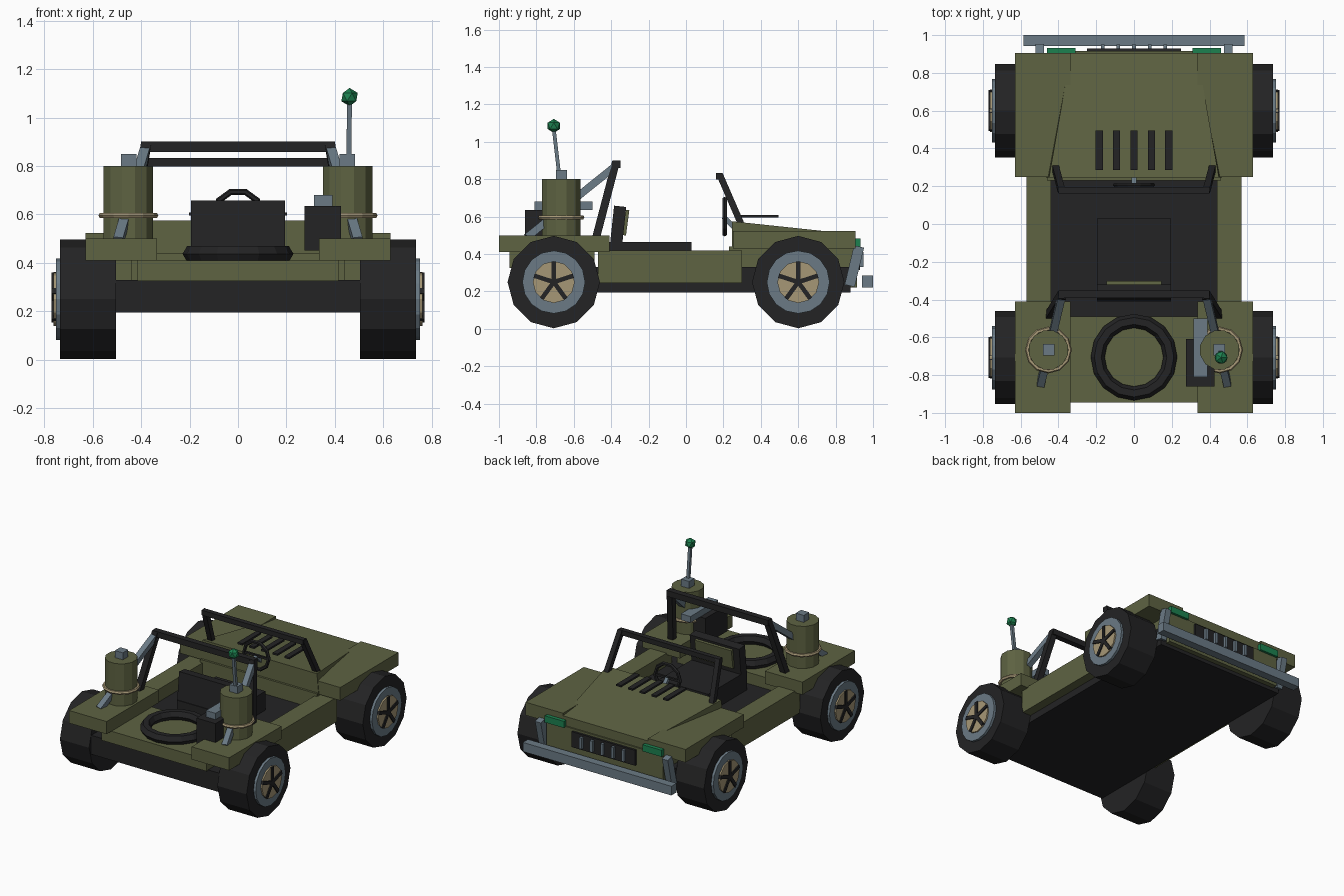
import bpy, bmesh, math
from mathutils import Vector, Matrix

if "Cube" in bpy.data.objects:
    bpy.data.objects.remove(bpy.data.objects["Cube"])


def mat(name, rgb):
    m = bpy.data.materials.new(name)
    m.diffuse_color = (*rgb, 1)
    m.use_nodes = True
    m.node_tree.nodes["Principled BSDF"].inputs["Base Color"].default_value = m.diffuse_color
    return m


OLIVE = mat("olive", (0.112, 0.125, 0.055))
DARK = mat("charcoal", (0.017, 0.017, 0.018))
STEEL = mat("blue_grey_steel", (0.145, 0.195, 0.235))
SAND = mat("sand", (0.38, 0.31, 0.18))
GREEN = mat("green", (0.012, 0.22, 0.08))


def finish(name, bm, m):
    bmesh.ops.recalc_face_normals(bm, faces=bm.faces[:])
    me = bpy.data.meshes.new(name)
    bm.to_mesh(me)
    bm.free()
    me.materials.append(m)
    ob = bpy.data.objects.new(name, me)
    bpy.context.collection.objects.link(ob)
    return ob


def box(name, m, x, y, z):
    """Box from (min, max) ranges."""
    bm = bmesh.new()
    bmesh.ops.create_cube(bm, size=1)
    for v in bm.verts:
        v.co = [(r[0] + r[1]) / 2 + c * (r[1] - r[0]) for r, c in zip((x, y, z), v.co)]
    return finish(name, bm, m)


def beam(name, m, a, b, w, d=None):
    """Square bar between two points."""
    a, b = Vector(a), Vector(b)
    bm = bmesh.new()
    bmesh.ops.create_cube(bm, size=1)
    ax = (b - a).normalized()
    side = Vector((1, 0, 0)) if abs(ax.x) < 0.9 else Vector((0, 1, 0))
    v = ax.cross(side).normalized()
    u = v.cross(ax)
    for p in bm.verts:
        c = p.co.copy()
        p.co = (a + b) / 2 + ax * c.z * (b - a).length + u * c.x * w + v * c.y * (d or w)
    return finish(name, bm, m)


def cyl(name, m, c, r, depth, n, axis='Z', rot=0.0):
    bm = bmesh.new()
    bmesh.ops.create_cone(bm, cap_ends=True, segments=n, radius1=r, radius2=r, depth=depth)
    M = Matrix.Rotation(rot, 4, 'Z')
    if axis == 'X':
        M = Matrix.Rotation(math.pi / 2, 4, 'Y') @ M
    bm.transform(Matrix.Translation(c) @ M)
    return finish(name, bm, m)


def ring(name, m, c, R, r, n, k, axis='Z'):
    """Low-poly torus."""
    bm = bmesh.new()
    g = [[bm.verts.new(((R + r * math.cos(2 * math.pi * j / k)) * math.cos(2 * math.pi * i / n),
                        (R + r * math.cos(2 * math.pi * j / k)) * math.sin(2 * math.pi * i / n),
                        r * math.sin(2 * math.pi * j / k))) for j in range(k)] for i in range(n)]
    for i in range(n):
        for j in range(k):
            p, q = g[i], g[(i + 1) % n]
            bm.faces.new((p[j], q[j], q[(j + 1) % k], p[(j + 1) % k]))
    M = Matrix.Rotation(math.pi / 2, 4, 'X') if axis == 'Y' else Matrix()
    bm.transform(Matrix.Translation(c) @ M)
    return finish(name, bm, m)


def sx(s, a, b):
    return tuple(sorted((s * a, s * b)))


# chassis slab, rear deck and nose block
box("chassis_floor", DARK, (-.505, .505), (-.93, .88), (.195, .33))
box("rear_deck", OLIVE, (-.415, .415), (-.945, -.49), (.325, .41))
box("nose_block", OLIVE, (-.46, .46), (.23, .915), (.22, .44))

# hood: tapered wedge that sinks between the front fenders
bm = bmesh.new()
bmesh.ops.create_cube(bm, size=2)
for v in bm.verts:
    front, top = v.co.y > 0, v.co.z > 0
    w = (.335 if front else .45) + (0 if top or front else .015)
    v.co = (w * v.co.x, .905 if front else .245,
            (.505 if front else .575) if top else .42)
finish("hood", bm, OLIVE)

# hood louvers
for i in range(5):
    x = (i - 2) * .092
    box("hood_louver", DARK, (x - .019, x + .019), (.285, .495), (.596, .609))

# grille with slats, front bumper
box("grille", DARK, (-.25, .25), (.91, .93), (.315, .425))
for i in range(5):
    x = (i - 2) * .083
    box("grille_slat", STEEL, (x - .01, x + .01), (.925, .95), (.33, .41))
box("front_bumper", STEEL, (-.585, .585), (.942, 1.0), (.22, .285))

# mirrored body parts
for s in (-1, 1):
    box("side_panel", OLIVE, sx(s, .44, .57), (-.47, .30), (.245, .42))
    box("rear_fender", OLIVE, sx(s, .335, .63), (-1.0, -.41), (.41, .5))
    box("front_fender", OLIVE, sx(s, .335, .63), (.25, .905), (.43, .523))
    box("headlight", GREEN, sx(s, .31, .46), (.905, .932), (.435, .482))
    beam("bumper_strut", STEEL, (s * .5, .925, .44), (s * .5, .875, .23), .045, .055)
    beam("windshield_post", DARK, (s * .415, .295, .56), (s * .385, .18, .825), .035)
    beam("roll_bar_post", DARK, (s * .445, -.48, .49), (s * .38, -.375, .89), .042)
    beam("roll_bar_brace", STEEL, (s * .385, -.39, .86), (s * .495, -.85, .49), .04)
    # storage can with band and cap
    cyl("storage_can", OLIVE, (s * .453, -.667, .645), .106, .31, 12, rot=math.pi / 12)
    ring("can_band", SAND, (s * .453, -.667, .596), .112, .012, 12, 6)
    box("can_cap", STEEL, sx(s, .42, .483), (-.695, -.635), (.79, .85))
    # wheels
    for y in (.6, -.707):
        cyl("tyre", DARK, (s * .62, y, .25), .247, .23, 12, 'X')
        cyl("rim", STEEL, (s * .70, y, .25), .168, .105, 16, 'X')
        cyl("hub_disc", SAND, (s * .71, y, .25), .112, .105, 12, 'X')
        for k in range(5):
            t = math.pi / 2 + k * 2 * math.pi / 5
            beam("wheel_spoke", DARK, (s * .761, y, .25),
                 (s * .761, y + .11 * math.cos(t), .25 + .11 * math.sin(t)), .018, .024)

# cross bars of windshield and roll bar
beam("windshield_bar", DARK, (-.4, .178, .815), (.4, .178, .815), .035)
beam("roll_bar_top", DARK, (-.4, -.372, .88), (.4, -.372, .88), .042)

# seat
box("seat_cushion", DARK, (-.195, .195), (-.41, .03), (.33, .465))
beam("seat_back", DARK, (0, -.375, .44), (0, -.352, .655), .39, .065)
beam("seat_panel", OLIVE, (0, -.33, .5), (0, -.312, .635), .29, .018)

# steering wheel
ring("steering_wheel", DARK, (0, .207, .6), .098, .013, 10, 6, 'Y')
beam("steering_spoke", DARK, (-.095, .207, .6), (.095, .207, .6), .015)
beam("steering_column", STEEL, (0, .2, .6), (0, .27, .53), .025)

# spare tyre, radio box
ring("spare_tyre", DARK, (0, -.705, .437), .192, .037, 16, 6)
box("radio_box", DARK, (.275, .425), (-.86, -.61), (.45, .635))
box("radio_handle", STEEL, (.315, .39), (-.81, -.5), (.635, .68))

# antenna
beam("antenna", STEEL, (.458, -.68, .84), (.461, -.707, 1.07), .02)
bm = bmesh.new()
bmesh.ops.create_icosphere(bm, subdivisions=1, radius=.038)
bm.transform(Matrix.Translation((.461, -.707, 1.085)))
finish("antenna_tip", bm, GREEN)
